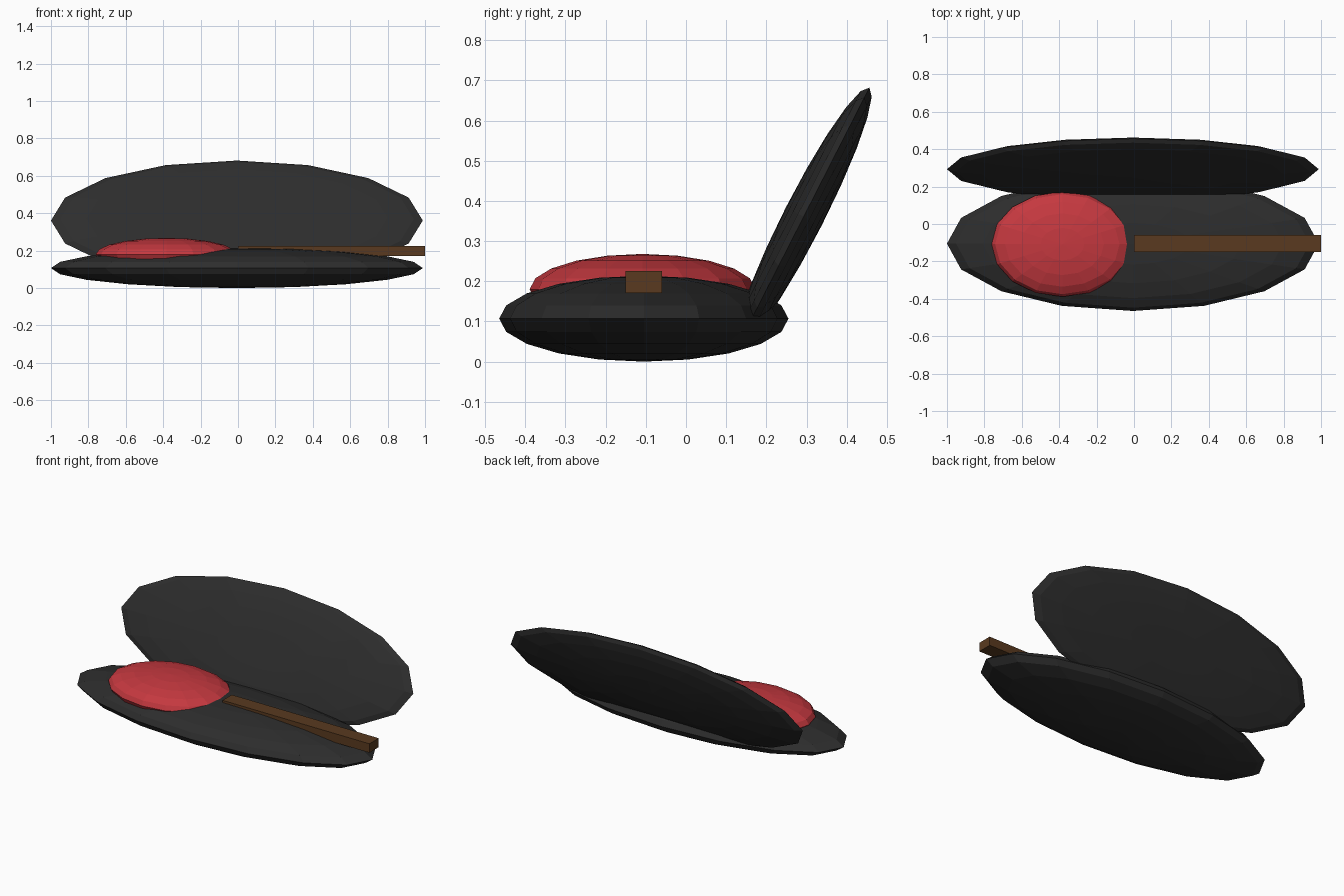
import bpy, math

if "Cube" in bpy.data.objects:
    bpy.data.objects.remove(bpy.data.objects["Cube"])


def material(name, rgb):
    m = bpy.data.materials.new(name)
    m.diffuse_color = (*rgb, 1)
    m.use_nodes = True
    m.node_tree.nodes["Principled BSDF"].inputs["Base Color"].default_value = m.diffuse_color
    return m


black = material("black shell", (0.026, 0.026, 0.026))
red = material("red rubber", (0.56, 0.04, 0.05))
brown = material("brown wood", (0.10, 0.042, 0.014))


def ellipsoid(name, loc, radii, mat, tilt=0):
    bpy.ops.mesh.primitive_uv_sphere_add(segments=16, ring_count=10, radius=1,
                                         location=loc, rotation=(tilt, 0, 0))
    ob = bpy.context.object
    ob.name = name
    ob.scale = radii
    ob.data.materials.append(mat)
    return ob


# Open case: lower shell lying flat, lid leaning back
ellipsoid("case_base", (-0.006, -0.105, 0.107), (0.994, 0.36, 0.107), black)
ellipsoid("case_lid", (-0.006, 0.293, 0.361), (0.994, 0.36, 0.05), black, math.radians(63))

# Bat blade
ellipsoid("bat_blade", (-0.383, -0.108, 0.18), (0.378, 0.281, 0.088), red)

# Bat handle
bpy.ops.mesh.primitive_cube_add(size=1, location=(0.5, -0.105, 0.198))
handle = bpy.context.object
handle.name = "bat_handle"
handle.scale = (1.0, 0.09, 0.055)
handle.data.materials.append(brown)
